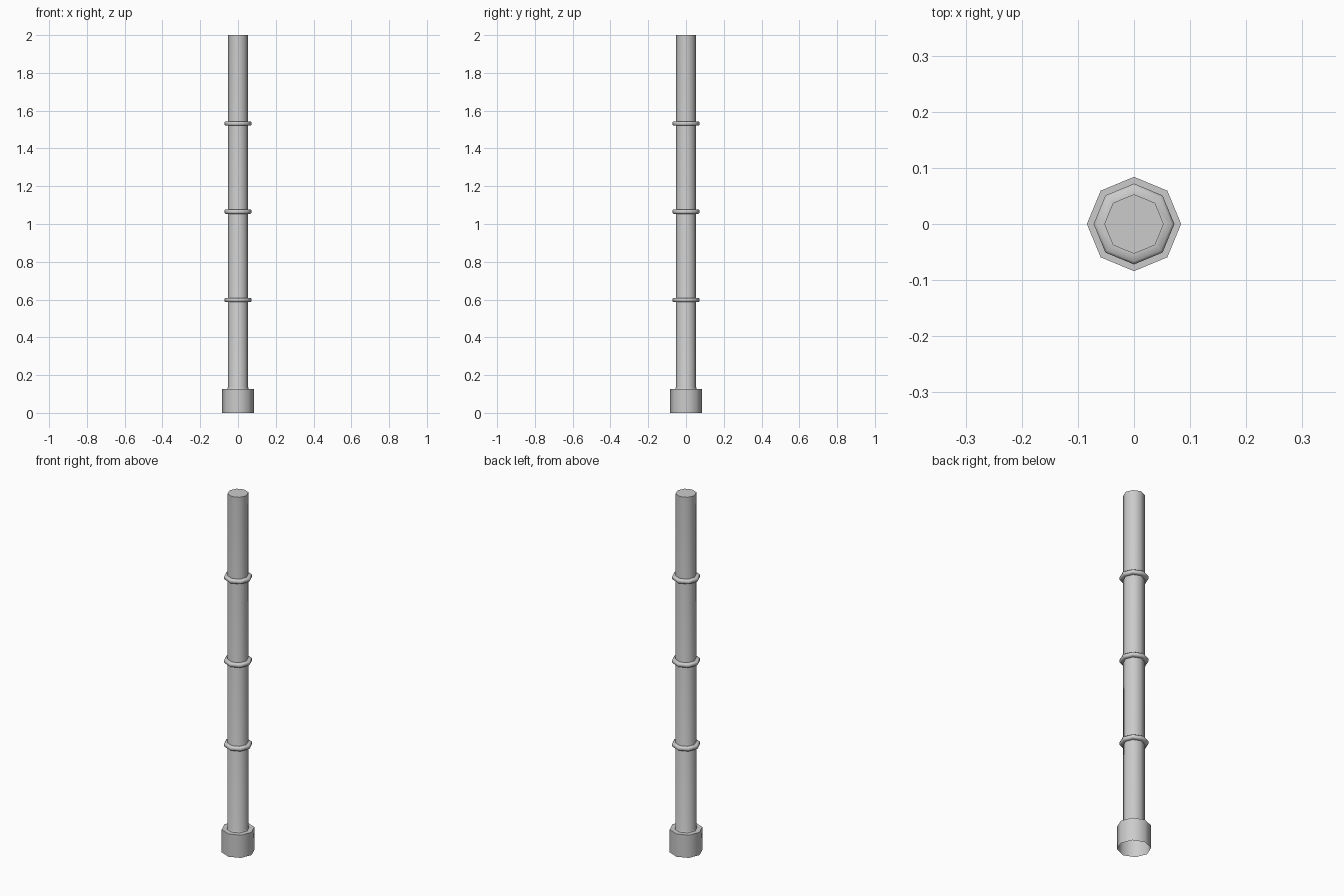
import bpy, bmesh, math

if "Cube" in bpy.data.objects:
    bpy.data.objects.remove(bpy.data.objects["Cube"])

SIDES = 8


def lathe(name, profile, closed=False, cap_top=False):
    """Spin an (r, z) profile into an eight-sided part."""
    bm = bmesh.new()
    rings = [[bm.verts.new((r * math.cos(2 * math.pi * i / SIDES),
                            r * math.sin(2 * math.pi * i / SIDES), z))
              for i in range(SIDES)] for r, z in profile]
    pairs = list(zip(rings, rings[1:]))
    if closed:
        pairs.append((rings[-1], rings[0]))
    for a, b in pairs:
        for i in range(SIDES):
            j = (i + 1) % SIDES
            bm.faces.new((a[i], a[j], b[j], b[i]))
    if cap_top:
        bm.faces.new(rings[-1])
    mesh = bpy.data.meshes.new(name)
    bm.to_mesh(mesh)
    bm.free()
    obj = bpy.data.objects.new(name, mesh)
    bpy.context.collection.objects.link(obj)
    bpy.ops.object.select_all(action='DESELECT')
    obj.select_set(True)
    bpy.context.view_layer.objects.active = obj
    bpy.ops.object.shade_smooth_by_angle(angle=math.radians(50))
    return obj


# Socket, open underneath, stepping in to a small collar and the shaft
lathe("base_and_shaft",
      [(0.084, 0.0), (0.084, 0.127), (0.057, 0.127), (0.053, 0.137),
       (0.053, 2.0)], cap_top=True)

# Three evenly spaced bands with chamfered rims
for k in range(3):
    z = 0.598 + 0.467 * k
    lathe(f"band_{k + 1}",
          [(0.051, z - 0.011), (0.067, z - 0.011), (0.072, z - 0.006),
           (0.072, z + 0.006), (0.067, z + 0.011), (0.051, z + 0.011)],
          closed=True)
